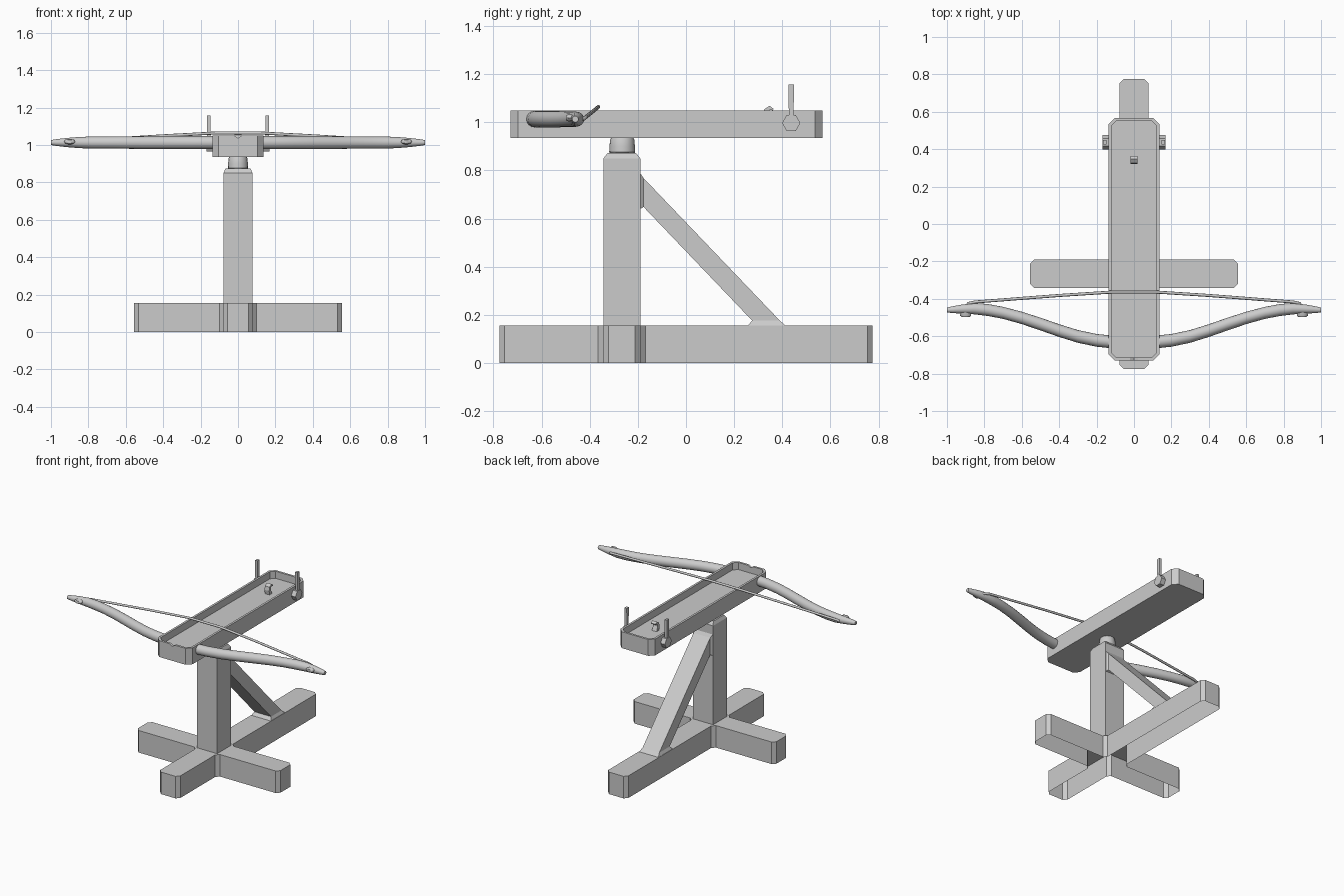
import bpy, bmesh, math
from mathutils import Vector

if "Cube" in bpy.data.objects:
    bpy.data.objects.remove(bpy.data.objects["Cube"])

GREY = (0.6, 0.6, 0.6, 1.0)
mat = bpy.data.materials.new("plain grey")
mat.use_nodes = True
mat.diffuse_color = GREY
mat.node_tree.nodes["Principled BSDF"].inputs["Base Color"].default_value = GREY


def loft(name, rings, caps=(True, True), smooth=None):
    """Skin a list of equal-length point rings into one mesh."""
    bm = bmesh.new()
    loops = [[bm.verts.new(p) for p in ring] for ring in rings]
    for a, b in zip(loops, loops[1:]):
        for i in range(len(a)):
            j = (i + 1) % len(a)
            bm.faces.new((a[i], a[j], b[j], b[i]))
    for loop, wanted in zip((loops[0], loops[-1]), caps):
        if wanted:
            bm.faces.new(loop)
    bmesh.ops.recalc_face_normals(bm, faces=bm.faces)
    mesh = bpy.data.meshes.new(name)
    bm.to_mesh(mesh)
    bm.free()
    mesh.materials.append(mat)
    ob = bpy.data.objects.new(name, mesh)
    bpy.context.collection.objects.link(ob)
    if smooth:
        bpy.ops.object.select_all(action='DESELECT')
        ob.select_set(True)
        bpy.context.view_layer.objects.active = ob
        bpy.ops.object.shade_smooth_by_angle(angle=math.radians(smooth))
    return ob


def chamfer(points, cut):
    """Cut every corner of a flat outline."""
    out = []
    for i, p in enumerate(points):
        p = Vector(p)
        for q in (points[i - 1], points[(i + 1) % len(points)]):
            out.append(p + (Vector(q) - p).normalized() * cut)
    return out


def rect(x, y0, y1):
    return [(-x, y0), (x, y0), (x, y1), (-x, y1)]


def at_z(outline, z):
    return [(p[0], p[1], z) for p in outline]


def circle(r, n):
    return [(r * math.cos(math.tau * i / n), r * math.sin(math.tau * i / n)) for i in range(n)]


def tube(name, path, r, n=8):
    """Round bar following a path."""
    path = [Vector(p) for p in path]
    rings = []
    for i, p in enumerate(path):
        d = (path[min(i + 1, len(path) - 1)] - path[max(i - 1, 0)]).normalized()
        u = d.cross(Vector((0, 0, 1))).normalized()
        v = u.cross(d)
        rings.append([p + u * a + v * b for a, b in circle(r, n)])
    return loft(name, rings, smooth=50)


# Cross-shaped foot, open underneath
W, LONG, WIDE, F, B = 0.078, 0.775, 0.555, -0.343, -0.19
cross = [(-W, -LONG), (W, -LONG), (W, F), (WIDE, F), (WIDE, B), (W, B),
         (W, LONG), (-W, LONG), (-W, B), (-WIDE, B), (-WIDE, F), (-W, F)]
cross = chamfer(cross, 0.022)
loft("cross_foot", [at_z(cross, 0), at_z(cross, 0.155)], (False, True))

# Upright post with a tapered top
post = rect(W, F, B)
loft("post", [at_z(post, 0.15), at_z(post, 0.85),
              at_z(rect(0.067, F + 0.018, B - 0.018), 0.873)], (False, True))

# Slanted brace, flared where it meets post and foot
brace = []
for x, top, low in [(0.076, (-0.191, 0.79), (-0.191, 0.64)),
                    (0.065, (-0.176, 0.768), (-0.176, 0.648)),
                    (0.065, (0.39, 0.176), (0.275, 0.176)),
                    (0.076, (0.415, 0.154), (0.255, 0.154))]:
    brace.append([(-x, *top), (x, *top), (x, *low), (-x, *low)])
loft("brace", brace, (False, False))

# Swivel between post and stock
swivel = [[(x, y - 0.265, z) for x, y in circle(r, 16)]
          for r, z in [(0.046, 0.865), (0.054, 0.876), (0.053, 0.9), (0.05, 0.928), (0.044, 0.94)]]
loft("swivel", swivel, smooth=35)

# Stock: a shallow tray with a notch in its front wall
outer = chamfer(rect(0.135, -0.73, 0.567), 0.032)
inner = chamfer(rect(0.12, -0.715, 0.552), 0.027)
stock = loft("stock", [at_z(outer, 0.935), at_z(outer, 1.05),
                       at_z(inner, 1.05), at_z(inner, 1.0)])
notch = [[(-0.022, y, 1.051), (0, y, 1.037), (0.022, y, 1.051), (0, y, 1.07)]
         for y in (-0.76, -0.69)]
cutter = loft("notch_cutter", notch)
cutter.hide_render = True
cutter.hide_viewport = True
cutter.display_type = 'WIRE'
cut = stock.modifiers.new("notch", 'BOOLEAN')
cut.operation = 'DIFFERENCE'
cut.object = cutter

# Bow limbs, string pegs and side levers, one per side
LIMB = [(0.125, -0.63, 0.034), (0.2, -0.622, 0.034), (0.3, -0.601, 0.034),
        (0.4, -0.57, 0.034), (0.5, -0.535, 0.034), (0.6, -0.502, 0.033),
        (0.7, -0.475, 0.032), (0.78, -0.46, 0.032), (0.85, -0.453, 0.03),
        (0.92, -0.455, 0.024), (0.97, -0.458, 0.018), (1.0, -0.46, 0.013)]
for s, side in ((1, "left"), (-1, "right")):
    rings = [[(s * x, y + a, 1.013 + b) for a, b in circle(r, 16)] for x, y, r in LIMB]
    loft(side + "_bow_limb", rings, smooth=50)

    peg = [[(s * (0.9 + a), y, 1.018 + b * 0.5) for a, b in circle(r, 10)]
           for y, r in ((-0.44, 0.024), (-0.49, 0.03), (-0.498, 0.02))]
    loft(side + "_string_peg", peg, smooth=50)

    hub = [[(s * x, 0.437 + a, 0.997 + b) for a, b in circle(0.038, 6)]
           for x in (0.13, 0.168)]
    loft(side + "_lever_hub", hub)
    lever = [[(s * (0.156 + i * 0.009), 0.437 + j * h, z)
              for i, j in ((-1, -1), (1, -1), (1, 1), (-1, 1))]
             for z, h in ((1.0, 0.009), (1.05, 0.01), (1.157, 0.012))]
    loft(side + "_lever", lever)

# Bowstring
half = [(0.9, -0.45, 1.01), (0.885, -0.424, 1.015), (0.85, -0.417, 1.021),
        (0.4, -0.382, 1.049), (0.12, -0.364, 1.064)]
string = half + [(-x, y, z) for x, y, z in reversed(half)]
tube("bowstring", string, 0.008)

# Curved trigger claw on the tray floor
claw = [(0.34, 0.995, 0.014), (0.33, 1.03, 0.01), (0.333, 1.05, 0.009),
        (0.348, 1.06, 0.008), (0.362, 1.053, 0.004)]
rings = []
for i, (y, z, t) in enumerate(claw):
    a, b = claw[max(i - 1, 0)], claw[min(i + 1, len(claw) - 1)]
    n = Vector((a[1] - b[1], b[0] - a[0])).normalized() * t
    rings.append([(-0.018, y + n.x, z + n.y), (0.018, y + n.x, z + n.y),
                  (0.018, y - n.x, z - n.y), (-0.018, y - n.x, z - n.y)])
loft("trigger_claw", rings)
